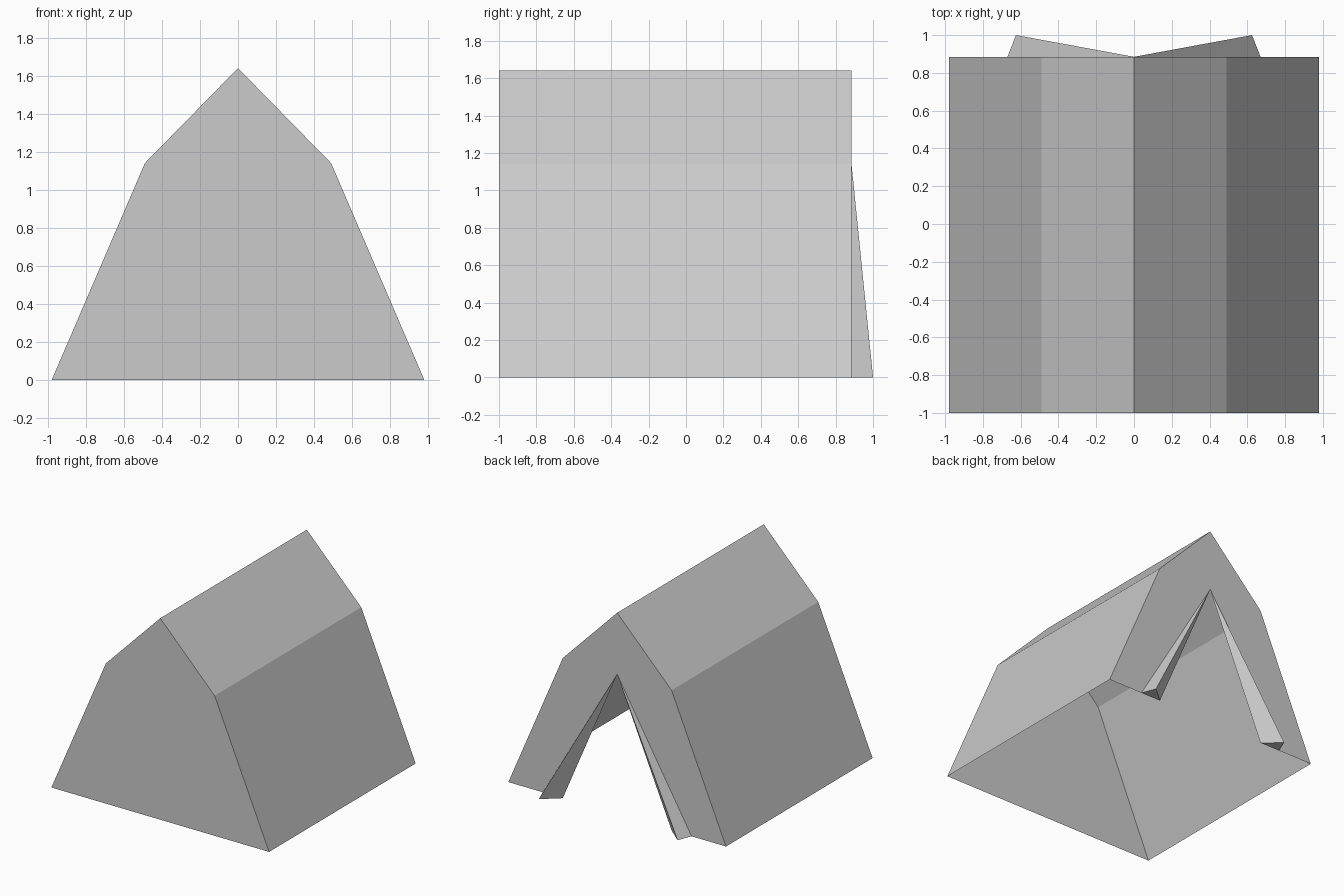
import bpy

if "Cube" in bpy.data.objects:
    bpy.data.objects.remove(bpy.data.objects["Cube"])

FRONT, BACK, TIP = -1.0, 0.885, 1.0
PROFILE = [(-0.98, 0), (-0.49, 1.14), (0, 1.64), (0.49, 1.14), (0.98, 0)]
OPENING = [(0.49, 0), (0, 1.14), (-0.49, 0)]


def make(name, verts, faces):
    mesh = bpy.data.meshes.new(name)
    mesh.from_pydata(verts, [], faces)
    mesh.update()
    obj = bpy.data.objects.new(name, mesh)
    bpy.context.collection.objects.link(obj)
    return obj


def section(points, y):
    return [(x, y, z) for x, z in points]


# Thin canvas roof and sides, open underneath
n = len(PROFILE)
make("tent_canvas", section(PROFILE, FRONT) + section(PROFILE, BACK),
     [(i, i + n, i + n + 1, i + 1) for i in range(n - 1)])

# Closed front wall
make("front_wall", section(PROFILE, FRONT), [tuple(reversed(range(n)))])

# Back wall with the triangular doorway
make("back_wall", section(PROFILE + OPENING, BACK), [tuple(range(n + 3))])

# Folded-back door flaps, tapering to the top of the doorway
for side, name in ((1, "right_door_flap"), (-1, "left_door_flap")):
    verts = [(0, BACK, 1.14), (side * 0.49, BACK, 0),
             (side * 0.625, TIP, 0), (side * 0.67, BACK, 0)]
    faces = [(0, 2, 1), (0, 3, 2), (1, 2, 3)]
    if side < 0:
        faces = [f[::-1] for f in faces]
    make(name, verts, [f[::-1] for f in faces])
